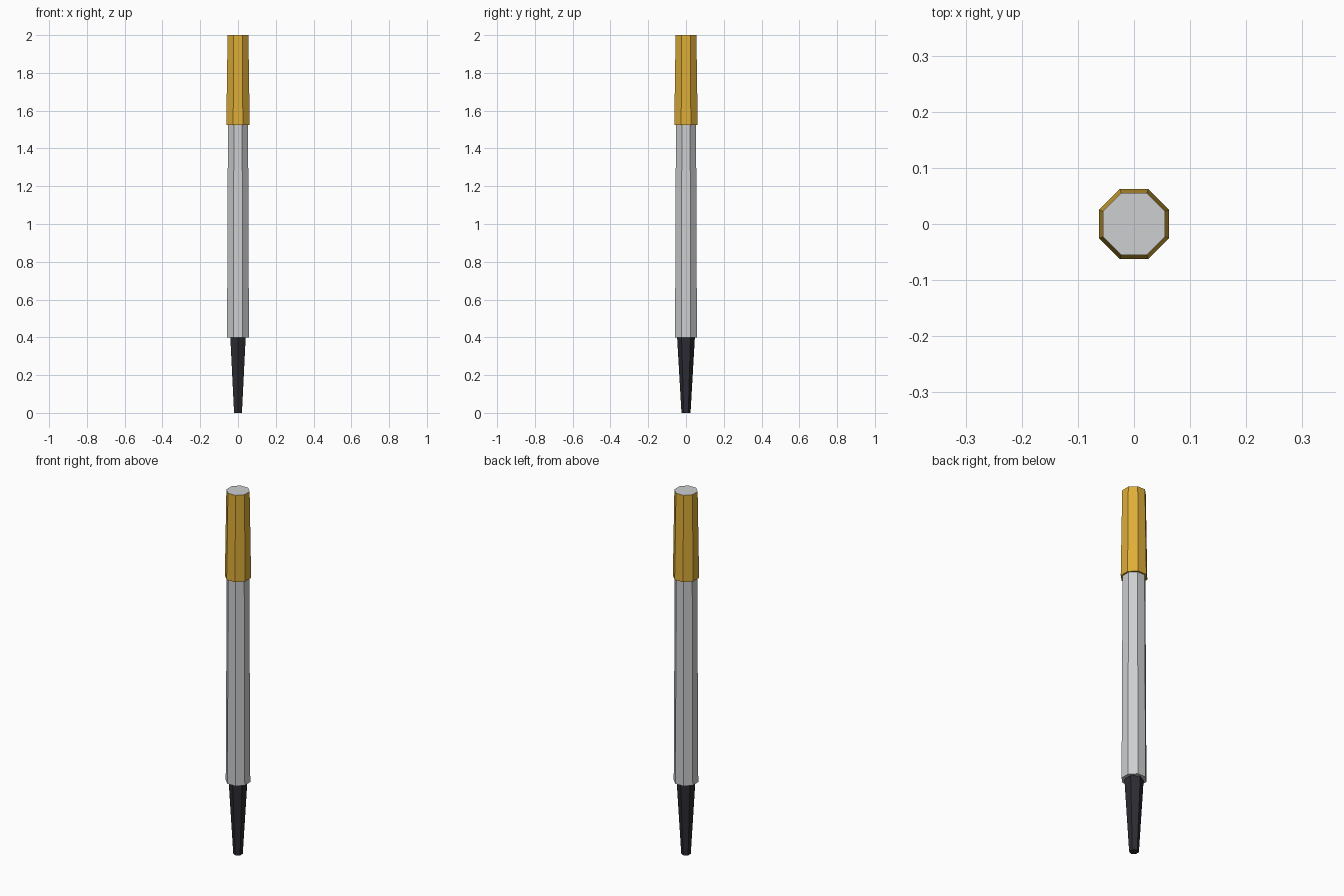
import bpy
import bmesh
from math import cos, pi

cube = bpy.data.objects.get("Cube")
if cube:
    bpy.data.objects.remove(cube, do_unlink=True)


def material(name, rgb):
    mat = bpy.data.materials.new(name)
    mat.use_nodes = True
    mat.diffuse_color = (*rgb, 1)
    mat.node_tree.nodes["Principled BSDF"].inputs["Base Color"].default_value = (*rgb, 1)
    return mat


grey = material("light grey", (0.61, 0.62, 0.63))
gold = material("gold", (0.72, 0.42, 0.04))
black = material("black", (0.025, 0.025, 0.033))


def tapered_prism(name, sides, bottom, top, z0, z1, turn, mats):
    """Closed frustum; bottom and top are corner radii."""
    bm = bmesh.new()
    bmesh.ops.create_cone(bm, cap_ends=True, segments=sides,
                          radius1=bottom, radius2=top, depth=z1 - z0)
    bm.normal_update()
    # A second material, if given, goes on the top face
    for face in bm.faces:
        if face.normal.z > 0.9:
            face.material_index = len(mats) - 1
    mesh = bpy.data.meshes.new(name)
    bm.to_mesh(mesh)
    bm.free()
    for mat in mats:
        mesh.materials.append(mat)
    obj = bpy.data.objects.new(name, mesh)
    obj.location.z = (z0 + z1) / 2
    obj.rotation_euler.z = turn
    bpy.context.collection.objects.link(obj)
    return obj


# Octagons have flats facing the axes, so sizes are given across the flats
flat = 1 / cos(pi / 8)

tapered_prism("tip", 6, 0.024, 0.047, 0, 0.4, 0, [black])
tapered_prism("barrel", 8, 0.058 * flat, 0.053 * flat, 0.4, 1.6, pi / 8, [grey])
tapered_prism("end_cap", 8, 0.062 * flat, 0.055 * flat, 1.525, 2, pi / 8, [gold, grey])
